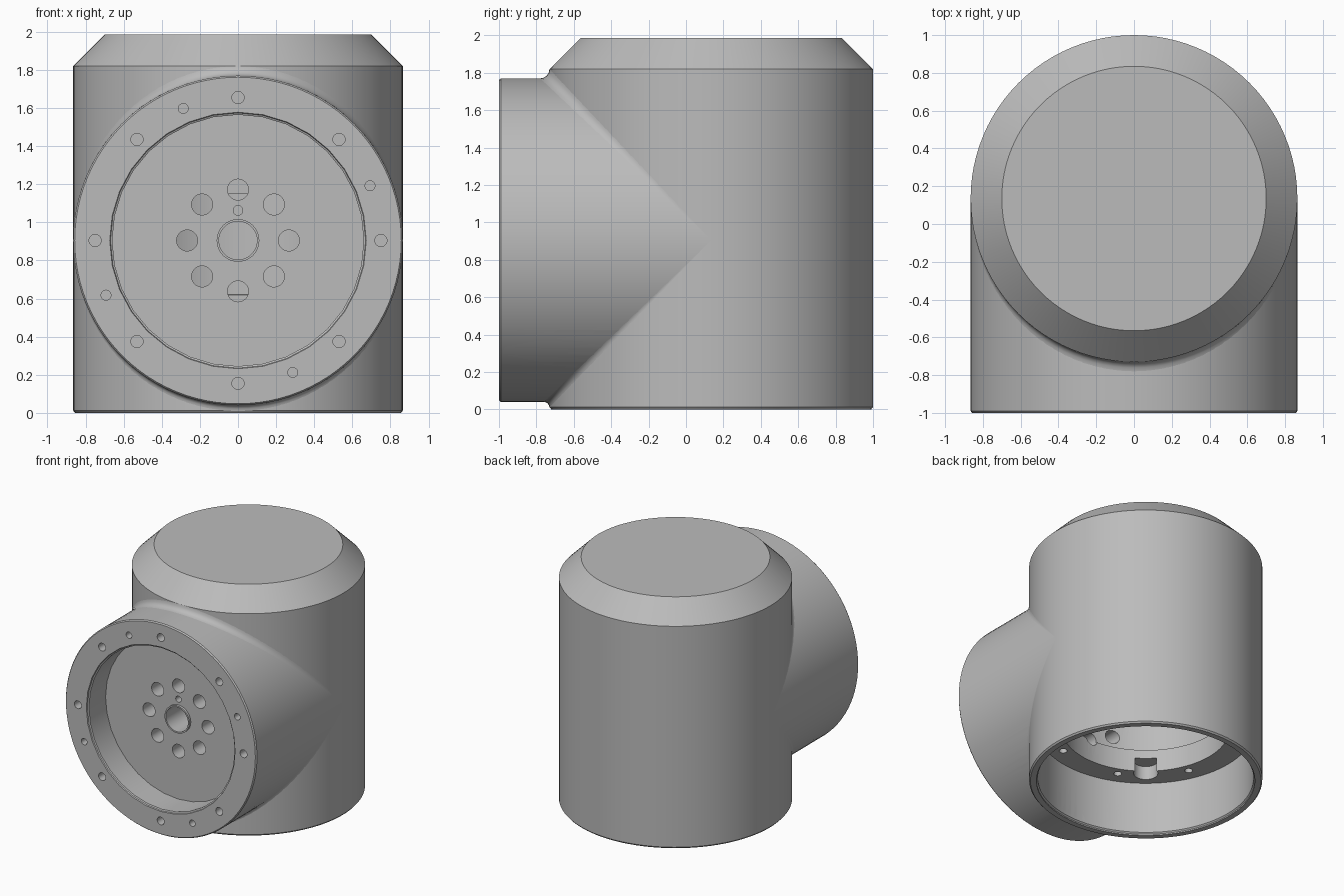
import bpy, bmesh
from math import sin, cos, pi, radians
from mathutils import Matrix

cube = bpy.data.objects.get("Cube")
if cube:
    bpy.data.objects.remove(cube, do_unlink=True)

R = 0.865          # shared outer radius
BODY_Y = 0.135     # axis of the upright body
TUBE_Z = 0.905     # axis of the side branch

grey = bpy.data.materials.new("plain grey")
grey.use_nodes = True
colour = (0.5, 0.5, 0.5, 1)
grey.diffuse_color = colour
grey.node_tree.nodes["Principled BSDF"].inputs["Base Color"].default_value = colour

UPRIGHT = Matrix.Translation((0, BODY_Y, 0))
# local z runs along +y, local x along x, local y along -z
BRANCH = Matrix.Translation((0, 0, TUBE_Z)) @ Matrix.Rotation(-pi / 2, 4, 'X')


def make_object(name, bm):
    bmesh.ops.recalc_face_normals(bm, faces=bm.faces)
    mesh = bpy.data.meshes.new(name)
    bm.to_mesh(mesh)
    bm.free()
    mesh.materials.append(grey)
    obj = bpy.data.objects.new(name, mesh)
    bpy.context.collection.objects.link(obj)
    return obj


def lathe(name, profile, frame, sides=96, x=0, y=0):
    """Closed solid turned from (radius, height) pairs."""
    bm = bmesh.new()
    rings = [[bm.verts.new((x + r * cos(2 * pi * i / sides), y + r * sin(2 * pi * i / sides), h))
              for i in range(sides)] for r, h in profile]
    for a, b in zip(rings, rings[1:]):
        for i in range(sides):
            j = (i + 1) % sides
            bm.faces.new((a[i], a[j], b[j], b[i]))
    bm.faces.new(rings[0])
    bm.faces.new(rings[-1])
    bm.transform(frame)
    return make_object(name, bm)


def hole_circle(name, frame, radius, hole, start, end, count, first=0, sides=20):
    """Cutters spaced evenly round an axis."""
    result = []
    for k in range(count):
        a = radians(first) + 2 * pi * k / count
        result.append(lathe(name, [(hole, start), (hole, end)], frame, sides,
                            radius * cos(a), radius * sin(a)))
    return result


def smooth(obj):
    bpy.ops.object.select_all(action='DESELECT')
    obj.select_set(True)
    bpy.context.view_layer.objects.active = obj
    bpy.ops.object.shade_smooth_by_angle(angle=radians(30))


def carve(obj, cutters):
    bpy.context.view_layer.objects.active = obj
    for cutter in cutters:
        mod = obj.modifiers.new("cut", 'BOOLEAN')
        mod.operation = 'DIFFERENCE'
        mod.solver = 'EXACT'
        mod.object = cutter
        bpy.ops.object.modifier_apply(modifier=mod.name)


# Outer shells
body = lathe("upright_body", [(R - 0.01, 0), (R, 0.012), (R, 1.82), (0.70, 1.985)], UPRIGHT)
branch = lathe("side_branch", [(R - 0.008, -1), (R, -0.99), (R, BODY_Y)], BRANCH)
hub = lathe("hub_ring", [(0.112, -0.79), (0.112, -0.76)], BRANCH, 40)

# Inner chamber, open at the bottom, with a stepped shoulder
chamber = [
    lathe("cutter", [(0.81, -0.1), (0.81, 0.01), (0.80, 0.02), (0.80, 0.44)], UPRIGHT),
    lathe("cutter", [(0.62, 0.4), (0.62, 0.62), (0.64, 0.621), (0.64, 1.15)], UPRIGHT),
    lathe("cutter", [(0.09, 0.4), (0.09, 0.55)], UPRIGHT, 32, -0.42, -0.5),
]
shoulder_screws = hole_circle("cutter", UPRIGHT, 0.69, 0.03, 0.4, 0.52, 8, 22.5)

# Front recess, bolt holes and plate holes
recess = [lathe("cutter", [(0.68, -1.02), (0.67, -0.99), (0.66, -0.985), (0.66, -0.77)], BRANCH, 32)]
rim_holes = hole_circle("cutter", BRANCH, 0.75, 0.032, -1.1, -0.9, 8)
rim_holes += hole_circle("cutter", BRANCH, 0.75, 0.026, -1.1, -0.92, 4, 67.5)
plate_holes = hole_circle("cutter", BRANCH, 0.267, 0.055, -0.9, -0.3, 8, sides=32)
plate_holes += hole_circle("cutter", BRANCH, 0.158, 0.025, -0.9, -0.6, 1, -90)
centre_hole = hole_circle("cutter", BRANCH, 0, 0.1, -0.9, -0.3, 1, sides=40)

carve(body, chamber + shoulder_screws + plate_holes + centre_hole)
carve(branch, recess + chamber + shoulder_screws + rim_holes + plate_holes + centre_hole)
carve(hub, centre_hole)

for cutter in chamber + shoulder_screws + recess + rim_holes + plate_holes + centre_hole:
    bpy.data.objects.remove(cutter, do_unlink=True)


def seam_fillet(name, side, width=0.05, steps=48, arc=4):
    """Concave strip along the seam of body and branch; side is +1 above, -1 below."""
    bm = bmesh.new()
    rows = []
    for i in range(steps + 1):
        t = (i / steps - 0.5) * pi * 0.96
        depth = R * cos(t)
        w = width * cos(t)
        row = []
        for k in range(arc + 1):
            a = pi / 2 * k / arc
            row.append(bm.verts.new((R * sin(t), BODY_Y - depth - w * (1 - sin(a)),
                                     TUBE_Z + side * (depth + w * (1 - cos(a))))))
        rows.append(row)
    for a, b in zip(rows, rows[1:]):
        for k in range(arc):
            bm.faces.new((a[k], a[k + 1], b[k + 1], b[k]))
    obj = make_object(name, bm)
    # open strip: face outward, to the front
    if sum(p.normal.y for p in obj.data.polygons) > 0:
        obj.data.flip_normals()
    return obj


upper = seam_fillet("upper_seam_fillet", 1)
lower = seam_fillet("lower_seam_fillet", -1, 0.03)

for part in (body, branch, hub, upper, lower):
    smooth(part)
